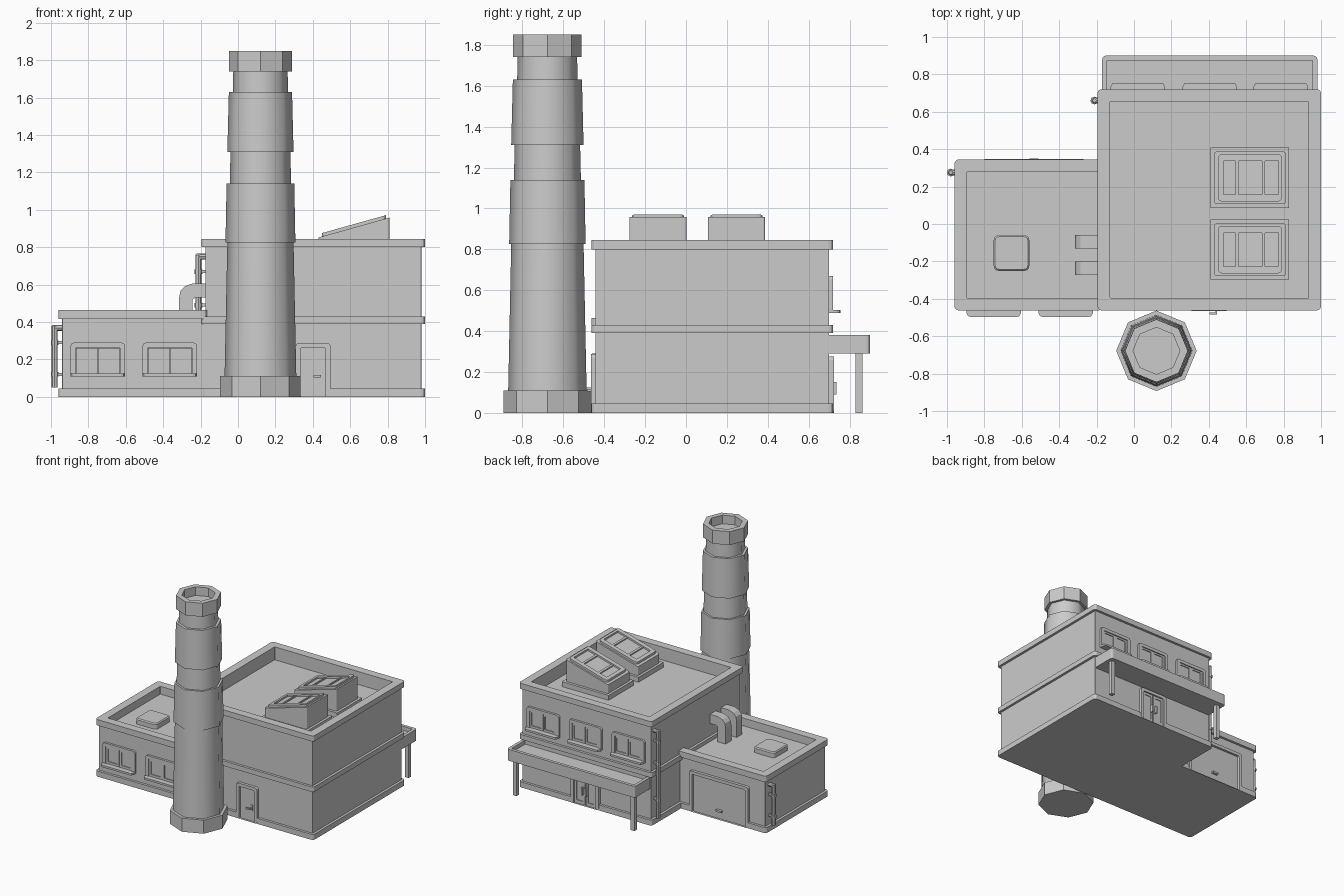
import bpy, bmesh
from math import sin, cos, pi, radians

if "Cube" in bpy.data.objects:
    bpy.data.objects.remove(bpy.data.objects["Cube"])


def flat(u, v, w):
    return (u, v, w)


def wall(y, d):
    """Map a profile in x,z with depth w onto a wall at y facing direction d."""
    return lambda u, v, w: (u, y + d * w, v)


def loft(name, levels, to3d=flat):
    """Skin a stack of matching 2D profiles [(points, depth)] and cap both ends."""
    bm = bmesh.new()
    rings = [[bm.verts.new(to3d(u, v, w)) for u, v in pts] for pts, w in levels]
    n = len(rings[0])
    for a, b in zip(rings, rings[1:]):
        for i in range(n):
            j = (i + 1) % n
            bm.faces.new((a[i], a[j], b[j], b[i]))
    bm.faces.new(rings[0])
    bm.faces.new(rings[-1])
    bmesh.ops.recalc_face_normals(bm, faces=bm.faces)
    me = bpy.data.meshes.new(name)
    bm.to_mesh(me)
    bm.free()
    ob = bpy.data.objects.new(name, me)
    bpy.context.collection.objects.link(ob)
    return ob


def rect(x0, x1, y0, y1, r=0.003):
    pts = []
    for cx, cy, a in ((x1 - r, y1 - r, 0), (x0 + r, y1 - r, 1), (x0 + r, y0 + r, 2), (x1 - r, y0 + r, 3)):
        pts += [(cx + r * cos((a + k / 3) * pi / 2), cy + r * sin((a + k / 3) * pi / 2)) for k in range(4)]
    return pts


def ngon(cx, cy, r, n=8):
    return [(cx + r * cos(2 * pi * i / n), cy + r * sin(2 * pi * i / n)) for i in range(n)]


def box(name, x0, x1, y0, y1, w0, w1, to3d=flat):
    q = [(x0, y0), (x1, y0), (x1, y1), (x0, y1)]
    return loft(name, [(q, w0), (q, w1)], to3d)


def building(name, x0, x1, y0, y1, levels, open_right=False):
    """Walls with trim bands and a sunken roof, from (offset, height) steps."""
    out = []
    for o, z in levels:
        out.append((rect(x0 - o, x1 if open_right else x1 + o, y0 - o, y1 + o,
                         0.022 if o > 0 else 0.003), z))
    return loft(name, out)


def cut(ob, *bounds):
    c = box("cutter", *bounds)
    c.hide_render = True
    m = ob.modifiers.new("opening", "BOOLEAN")
    m.operation, m.solver, m.object = "DIFFERENCE", "EXACT", c
    bpy.context.view_layer.objects.active = ob
    bpy.ops.object.modifier_apply(modifier=m.name)
    bpy.data.objects.remove(c)


T = 0.02
Y0, Y1, YW = -0.442, 0.70, 0.325

# main hall and side wing
hall = building("main_hall", -0.175, 0.98, Y0, Y1, [
    (T, 0), (T, .045), (0, .045), (0, .39), (T, .39), (T, .43), (0, .43),
    (0, .80), (T, .80), (T, .845), (-.047, .845), (-.047, .74)])
wing = building("side_wing", -0.94, -0.165, Y0, YW, [
    (T, 0), (T, .045), (0, .045), (0, .415), (T, .415), (T, .463),
    (-.047, .463), (-.047, .40)], True)

# door openings through the plinth
cut(hall, .334, .468, -.6, Y0 - .001, -.1, .262)
cut(hall, .305, .505, Y1 + .001, .8, -.1, .25)
cut(wing, -.775, -.295, YW + .001, .5, -.1, .305)


def door_frame(name, x0, x1, h, to3d):
    t = 0.026
    o, i = rect(x0, x1, 0, h, .018), rect(x0 + t, x1 - t, 0, h - t, .008)
    return loft(name, [(o, -.01), (o, .023), (i, .023), (i, .004)], to3d)


def handle(name, x, z, s, to3d):
    box(name + "_plate", x - .009, x + .009, z - .022, z + .022, 0, .012, to3d)
    box(name + "_stem", x - .005, x + .005, z - .005, z + .005, 0, .042, to3d)
    box(name + "_lever", min(x - s * .005, x + s * .035), max(x - s * .005, x + s * .035),
        z - .006, z + .006, .032, .042, to3d)


front, back, wing_back = wall(Y0, -1), wall(Y1, 1), wall(YW, 1)

# front door
door_frame("front_door", .308, .495, .288, front)
handle("front_handle", .44, .11, -1, front)

# back double door
door_frame("back_door", .279, .531, .276, back)
for s in (-1, 1):
    a, b = sorted((.405 + s * .004, .405 + s * .098))
    o, i = rect(a, b, .004, .248), rect(a + .018, b - .018, .03, .228)
    loft("back_door_leaf", [(o, 0), (o, .013), (i, .013), (i, .007)], back)
    box("back_door_handle", .405 + s * .018 - .006, .405 + s * .018 + .006, .09, .15, .01, .035, back)

# garage door
door_frame("garage_door", -.80, -.27, .331, wing_back)
box("garage_handle", -.56, -.51, .06, .075, 0, .025, wing_back)


def window(cx, z, to3d):
    """Framed two-pane window with a sill; z is the sill underside."""
    x0, x1, z1 = cx - .145, cx + .145, z + .182
    o = rect(x0, x1, z, z1, .018)
    i = rect(x0 + .026, x1 - .026, z + .015, z1 - .026, .008)
    loft("window_frame", [(o, -.01), (o, .018), (i, .018), (i, .003)], to3d)
    for s in (-1, 1):
        a, b = sorted((cx + s * .002, cx + s * .117))
        p = rect(a, b, z + .016, z1 - .028)
        q = rect(a + .018, b - .012, z + .034, z1 - .042)
        loft("window_sash", [(p, 0), (p, .012), (q, .012), (q, .005)], to3d)
    pts = [(x0, 0), (x1, 0), (x1, .035), (x1 - .008, .05), (x1 - .02, .055),
           (x0 + .02, .055), (x0 + .008, .05), (x0, .035)]
    loft("window_sill", [(pts, z), (pts, z + .016)], lambda u, v, w: to3d(u, w, v))


for cx in (-.75, -.365):
    window(cx, .108, front)
for cx in (.02, .405, .785):
    window(cx, .488, back)

# back canopy with sunken top, on two posts
o, i = rect(-.17, .98, .69, .90, .018), rect(-.145, .955, .69, .875)
loft("canopy", [(o, .29), (o, .382), (i, .382), (i, .35)])
for x in (-.125, .935):
    box("canopy_post", x - .017, x + .017, .83, .864, 0, .30)

# chimney: eight sides, tapering in bands
CX, CY = .12, -.678


def stack(name, steps):
    return loft(name, [(ngon(CX, CY, r), z) for r, z in steps])


stack("chimney_base", [(.215, 0), (.215, .11)])
shaft = stack("chimney_shaft", [
    (.192, .10), (.177, .825), (.187, .825), (.181, 1.14), (.164, 1.14), (.160, 1.31),
    (.177, 1.31), (.169, 1.63), (.148, 1.63), (.145, 1.75)])
stack("chimney_cap", [(.168, 1.74), (.168, 1.85), (.125, 1.85), (.125, 1.78)])
bpy.ops.object.select_all(action="DESELECT")
shaft.select_set(True)
bpy.context.view_layer.objects.active = shaft
bpy.ops.object.shade_smooth_by_angle(angle=radians(50))

# sloping skylights
def slope(u, v, w):
    return (u, v, w if w < .8 else w + .28 * (u - .43))


for cy in (.247, -.137):
    box("skylight_curb", .41, .83, cy - .161, cy + .161, .73, .78)
    b = rect(.43, .81, cy - .14, cy + .14, .01)
    loft("skylight_body", [(b, .73), (b, .852)], slope)
    o = rect(.45, .79, cy - .127, cy + .127, .02)
    i = rect(.478, .772, cy - .09, cy + .09)
    loft("skylight_frame", [(o, .845), (o, .87), (i, .87), (i, .856)], slope)
    for x in (.55, .692):
        box("skylight_bar", x - .008, x + .008, cy - .092, cy + .092, .85, .866, slope)

# wing roof hatch
o, i = rect(-.75, -.56, -.25, -.06, .025), rect(-.742, -.568, -.242, -.068, .02)
loft("roof_hatch", [(o, .39), (o, .437), (i, .445)])

# elbow ducts between hall wall and wing roof
elbow = [(-.315, .39), (-.315, .53), (-.308, .565), (-.286, .59), (-.245, .605), (-.165, .605),
         (-.165, .53), (-.23, .53), (-.243, .52), (-.243, .39)]
for y in (-.095, -.236):
    loft("roof_duct", [(elbow, y - .036), (elbow, y + .036)], wall(0, 1))

# downpipes with collars and top elbows
for x, y, top, collars in ((-.212, .66, .765, (.67, .49, .2)), (-.98, .275, .385, (.29, .12))):
    pipe = ngon(x, y, .016)
    loft("downpipe", [(pipe, .05), (pipe, top - .006), (ngon(x, y, .01), top)])
    side = ngon(y, top - .016, .016)
    loft("downpipe_elbow", [(side, x), (side, x + .05)], lambda u, v, w: (w, u, v))
    for z in collars:
        c = ngon(x, y, .021)
        loft("pipe_collar", [(c, z - .012), (c, z + .012)])
        box("pipe_bracket", x, x + .05, y - .008, y + .008, z - .008, z + .008)
